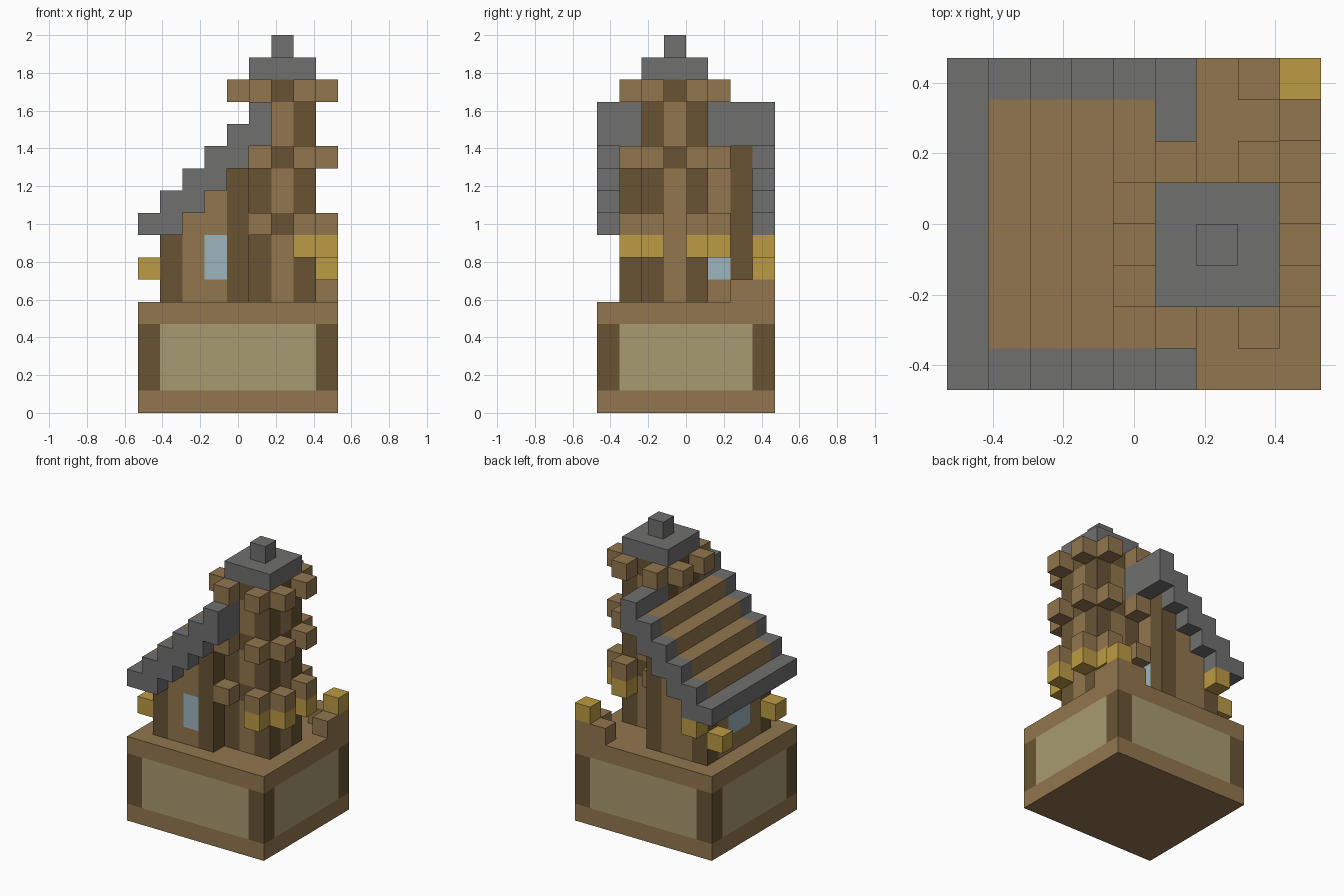
import bpy, bmesh
from mathutils import Vector

old = bpy.data.objects.get("Cube")
if old:
    bpy.data.objects.remove(old)

U = 2 / 17                      # one block
ORIGIN = Vector((4.5, 4, 0))    # block coordinates of the model's centre


def material(name, rgb):
    lin = [((c / 255 + 0.055) / 1.055) ** 2.4 for c in rgb] + [1]
    m = bpy.data.materials.new(name)
    m.use_nodes = True
    m.diffuse_color = lin
    m.node_tree.nodes["Principled BSDF"].inputs["Base Color"].default_value = lin
    return m


MATS = [
    material("plank_brown", (146, 118, 78)),
    material("log_dark", (104, 84, 51)),
    material("plaster_tan", (169, 155, 112)),
    material("slate_grey", (112, 112, 111)),
    material("window_blue", (156, 181, 190)),
    material("lantern_gold", (188, 155, 68)),
]
BROWN, DARK, TAN, GREY, BLUE, GOLD = range(len(MATS))


def prism(name, profile, y0, y1, colour, cuts=((), (), ())):
    """Extrude an x-z profile along y, cut it on block lines and colour its faces."""
    bm = bmesh.new()
    face = bm.faces.new([bm.verts.new((x, y0, z)) for x, z in profile])
    ext = bmesh.ops.extrude_face_region(bm, geom=[face])["geom"]
    moved = [v for v in ext if isinstance(v, bmesh.types.BMVert)]
    bmesh.ops.translate(bm, verts=moved, vec=(0, y1 - y0, 0))
    bmesh.ops.recalc_face_normals(bm, faces=bm.faces[:])
    for axis, places in enumerate(cuts):
        normal = Vector([float(axis == a) for a in range(3)])
        for p in places:
            bmesh.ops.bisect_plane(bm, geom=bm.verts[:] + bm.edges[:] + bm.faces[:],
                                   plane_co=normal * p, plane_no=normal, dist=1e-5)
    for f in bm.faces:
        f.material_index = colour(f.calc_center_median(), f.normal) if callable(colour) else colour
    for v in bm.verts:
        v.co = (v.co - ORIGIN) * U
    mesh = bpy.data.meshes.new(name)
    bm.to_mesh(mesh)
    bm.free()
    for m in MATS:
        mesh.materials.append(m)
    ob = bpy.data.objects.new(name, mesh)
    bpy.context.collection.objects.link(ob)
    return ob


def box(name, x, y, z, colour, cuts=((), (), ())):
    (x0, x1), (z0, z1) = x, z
    return prism(name, [(x0, z0), (x1, z0), (x1, z1), (x0, z1)], y[0], y[1], colour, cuts)


def cube(name, i, j, k, colour):
    return box(name, (i, i + 1), (j, j + 1), (k, k + 1), colour)


# Base plinth with framed panels
def base_colour(c, n):
    if abs(n.z) > 0.5 or not 1 < c.z < 4:
        return BROWN
    corner = (c.x < 1 or c.x > 8) and (c.y < 1 or c.y > 7)
    return DARK if corner else TAN


box("base", (0, 9), (0, 8), (0, 5), base_colour, ((1, 8), (1, 7), (1, 4)))


# House with corner posts and windows
def house_colour(c, n):
    if 6 < c.z < 8:
        if (n.y < -0.5 and 3 < c.x < 4) or (n.x > 0.5 and 5 < c.y < 6) \
                or (n.x < -0.5 and 3 < c.y < 5):
            return BLUE
    return DARK if (c.x < 2 or c.x > 4) and (c.y < 2 or c.y > 6) else BROWN


gable = [(1, 5), (5, 5)]
for i in range(4, 0, -1):
    gable += [(i + 1, 8 + i), (i, 8 + i)]
prism("house_walls", gable, 1, 7, house_colour, ((2, 3, 4), (2, 3, 5, 6), (6, 8)))

# Stepped roof: grey verges, eave and ridge around brown steps
verge = []
for i in range(6):
    verge += [(i, 9 + i), (i + 1, 9 + i)]
for i in range(5, -1, -1):
    low = max(8, 7 + i)
    verge += [(i + 1, low), (i, low)]
verge = list(dict.fromkeys(verge))
prism("roof_verge_front", verge, 0, 1, GREY)
prism("roof_verge_back", verge, 7, 8, GREY)
box("roof_eave", (0, 1), (1, 7), (8, 9), GREY)
for i in range(1, 5):
    box("roof_step", (i, i + 1), (1, 7), (8 + i, 9 + i), BROWN)
box("roof_ridge_front", (5, 6), (1, 2), (12, 14), GREY)
box("roof_ridge_back", (5, 6), (5, 7), (12, 14), GREY)


# Tower with dark corners and brown centre strips
def tower_colour(c, n):
    middle = 6 < c.x < 7 or 3 < c.y < 4
    band = 14 < c.z or 11 < c.z < 12 or (8 < c.z < 9 and n.x < 0.5)
    return BROWN if middle and not band else DARK


box("tower", (5, 8), (2, 5), (5, 15), tower_colour, ((6, 7), (3, 4), (8, 9, 11, 12, 14)))
box("tower_cap", (5, 8), (2, 5), (15, 16), GREY)
cube("tower_finial", 6, 3, 16, GREY)

# Rings of projecting beam ends
for k in (8, 11, 14):
    ends = [(5, 1), (7, 1), (8, 2), (8, 4), (7, 5), (5, 5)]
    if k == 14:
        ends += [(4, 2), (4, 4)]
    for i, j in ends:
        cube("beam_end", i, j, k, BROWN)

# Lanterns under the lowest ring and on the house
for i, j, k in [(7, 1, 7), (8, 2, 7), (8, 4, 7), (7, 5, 7), (0, 1, 6), (0, 6, 6), (1, 7, 7)]:
    cube("lantern", i, j, k, GOLD)

# Corner wall with its lantern
for i, j in [(7, 7), (8, 7), (8, 6)]:
    cube("corner_wall", i, j, 5, BROWN)
cube("corner_lantern", 8, 7, 6, GOLD)
